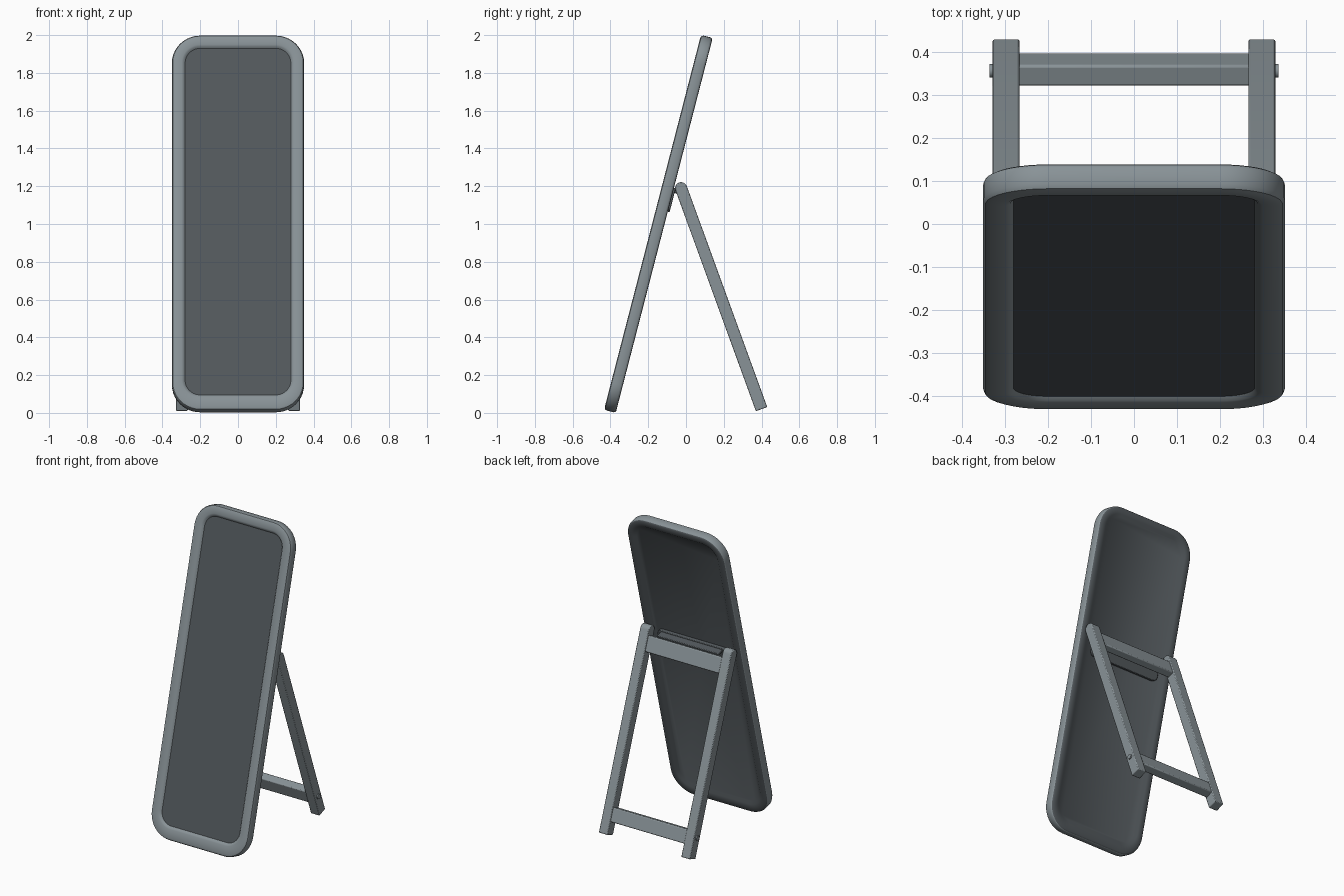
import bpy, bmesh
from math import sin, cos, pi, radians
from mathutils import Matrix

cube = bpy.data.objects.get("Cube")
if cube:
    bpy.data.objects.remove(cube, do_unlink=True)


def material(name, colour):
    mat = bpy.data.materials.new(name)
    mat.use_nodes = True
    mat.diffuse_color = (*colour, 1)
    mat.node_tree.nodes["Principled BSDF"].inputs["Base Color"].default_value = (*colour, 1)
    return mat


FRAME = material("grey frame", (0.25, 0.29, 0.31))
PANEL = material("dark panel", (0.085, 0.098, 0.107))

# Leaning directions of the board and of the rear stand
BOARD = Matrix.Translation((0, -0.403, 0.008)) @ Matrix.Rotation(radians(-14.5), 4, 'X')
STAND = Matrix.Translation((0, 0.40, 0.02)) @ Matrix.Rotation(radians(20), 4, 'X')


def finish(name, bm, placement, mats, bevel=0.0):
    bmesh.ops.recalc_face_normals(bm, faces=bm.faces)
    mesh = bpy.data.meshes.new(name)
    bm.to_mesh(mesh)
    bm.free()
    for mat in mats:
        mesh.materials.append(mat)
    ob = bpy.data.objects.new(name, mesh)
    bpy.context.collection.objects.link(ob)
    ob.matrix_world = placement
    if bevel:
        mod = ob.modifiers.new("soft edges", 'BEVEL')
        mod.width, mod.segments = bevel, 2
        mod.limit_method = 'ANGLE'
    bpy.ops.object.select_all(action='DESELECT')
    ob.select_set(True)
    bpy.context.view_layer.objects.active = ob
    bpy.ops.object.shade_smooth_by_angle(angle=radians(40))
    return ob


def rounded_rect(half, low, high, radius, steps=10):
    """Outline in x and z, corner by corner."""
    pts = []
    corners = [(half, high), (-half, high), (-half, low), (half, low)]
    for i, (x, z) in enumerate(corners):
        cx = x - radius if x > 0 else x + radius
        cz = z - radius if z == high else z + radius
        for s in range(steps + 1):
            a = (i + s / steps) * pi / 2
            pts.append((cx + radius * cos(a), cz + radius * sin(a)))
    return pts


def box(name, x, y, z, placement, mat, bevel=0.006):
    """Box between pairs of limits in the local frame."""
    bm = bmesh.new()
    bmesh.ops.create_cube(bm, size=1)
    for v in bm.verts:
        for axis, (lo, hi) in enumerate((x, y, z)):
            v.co[axis] = lo if v.co[axis] < 0 else hi
    return finish(name, bm, placement, [mat], bevel)


def board():
    """Rounded frame swept from the front recess round to the back recess."""
    length = 2.05
    section = [(0.07, -0.019), (0.062, -0.028), (0.052, -0.032), (0.016, -0.032),
               (0.005, -0.028), (0, -0.018), (0, 0.020), (0.004, 0.028),
               (0.012, 0.032), (0.045, 0.032), (0.062, 0.020)]
    bm = bmesh.new()
    rings = []
    for inset, depth in section:
        lift = 0.015 if inset > 0.04 else 0
        outline = rounded_rect(0.35 - inset, inset + lift, length - inset, 0.15 - inset)
        rings.append([bm.verts.new((x, depth, z)) for x, z in outline])
    for a, b in zip(rings, rings[1:]):
        for i in range(len(a)):
            j = (i + 1) % len(a)
            bm.faces.new((a[i], a[j], b[j], b[i]))
    caps = [bm.faces.new(rings[0]), bm.faces.new(rings[-1])]
    bmesh.ops.recalc_face_normals(bm, faces=bm.faces)
    # Dark on the front panel and on everything that faces the rear
    for f in bm.faces:
        f.material_index = int(f in caps or f.normal.y > 0.7)
    finish("framed_board", bm, BOARD, [FRAME, PANEL])


def leg(name, x):
    """Flat bar with a square foot and a rounded top."""
    r, top, half = 0.032, 1.245, 0.0315
    side = [(-r, 0), (r, 0)]
    side += [(r * cos(a * pi / 10), top + r * sin(a * pi / 10)) for a in range(11)]
    bm = bmesh.new()
    face = bm.faces.new([bm.verts.new((x - half, y, z)) for y, z in side])
    out = bmesh.ops.extrude_face_region(bm, geom=[face])
    for v in out["geom"]:
        if isinstance(v, bmesh.types.BMVert):
            v.co.x += 2 * half
    finish(name, bm, STAND, [FRAME], 0.005)


def pin(name, x, z):
    bm = bmesh.new()
    bmesh.ops.create_cone(bm, cap_ends=True, segments=16, radius1=0.016,
                          radius2=0.016, depth=0.08)
    place = STAND @ Matrix.Translation((x, 0, z)) @ Matrix.Rotation(pi / 2, 4, 'Y')
    finish(name, bm, place, [FRAME])


def hinge_plate():
    """Rounded plate fixed to the rear of the board."""
    bm = bmesh.new()
    outline = rounded_rect(0.25, 1.10, 1.23, 0.03, 5)
    face = bm.faces.new([bm.verts.new((x, 0.018, z)) for x, z in outline])
    out = bmesh.ops.extrude_face_region(bm, geom=[face])
    for v in out["geom"]:
        if isinstance(v, bmesh.types.BMVert):
            v.co.y = 0.042
    finish("hinge_plate", bm, BOARD, [PANEL], 0.004)


board()
hinge_plate()
box("hinge_flange", (-0.22, 0.22), (0.03, 0.085), (1.205, 1.225), BOARD, PANEL, 0.004)

# Rear stand: two legs, two cross bars and the lower pins
for label, s in (("left", 1), ("right", -1)):
    leg(label + "_leg", s * 0.297)
    pin(label + "_pin", s * 0.296, 0.13)
box("top_bar", (-0.28, 0.28), (-0.022, 0.024), (1.115, 1.215), STAND, FRAME)
box("bottom_bar", (-0.28, 0.28), (-0.025, 0.027), (0.08, 0.168), STAND, FRAME)
